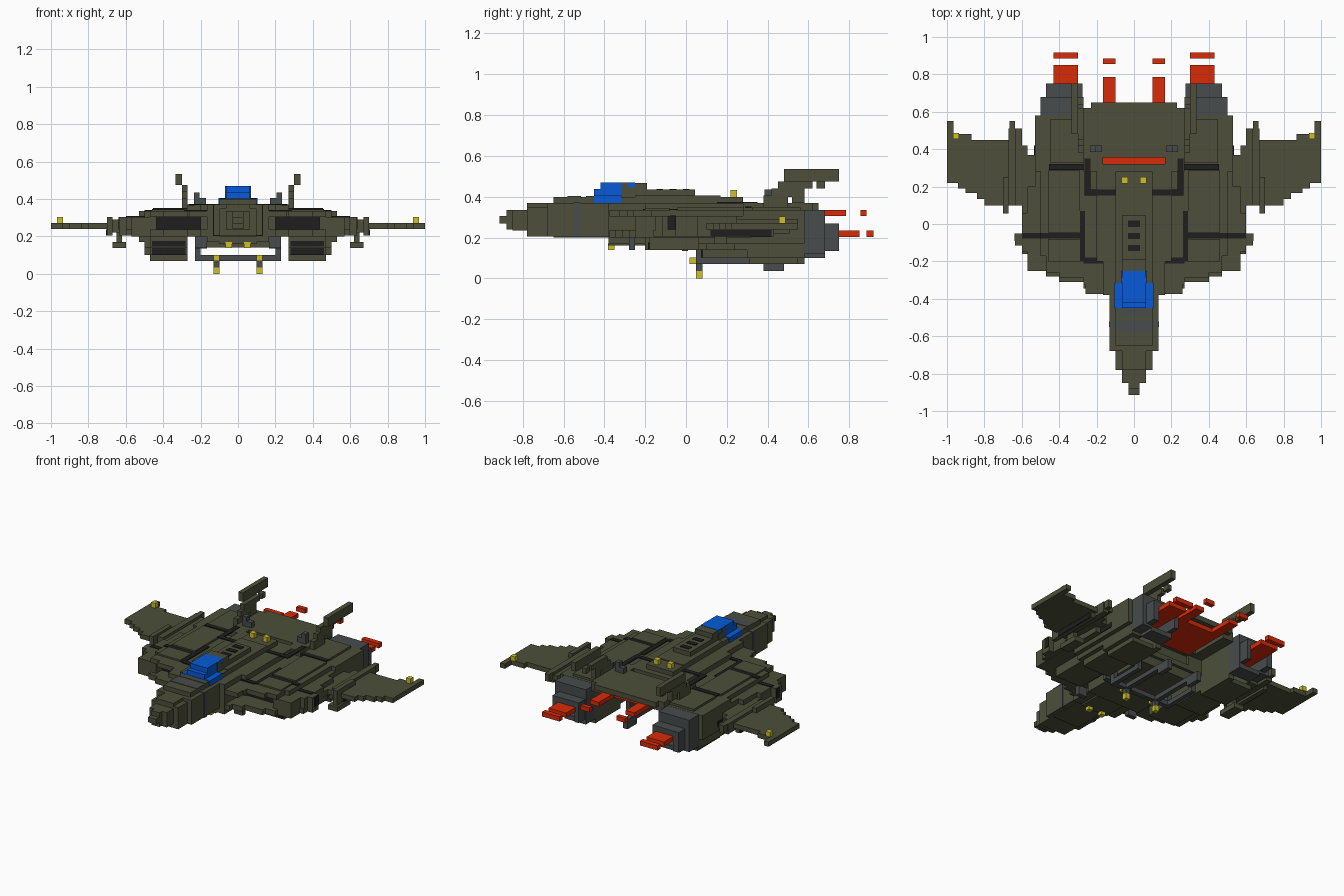
import bpy, bmesh

cube = bpy.data.objects.get("Cube")
if cube:
    bpy.data.objects.remove(cube, do_unlink=True)


def lin(c):
    c /= 255
    return c / 12.92 if c <= 0.04045 * 1 else ((c + 0.055) / 1.055) ** 2.4


def material(name, rgb):
    m = bpy.data.materials.new(name)
    col = tuple(lin(c) for c in rgb) + (1,)
    m.diffuse_color = col
    m.use_nodes = True
    node = next(n for n in m.node_tree.nodes if n.type == 'BSDF_PRINCIPLED')
    node.inputs["Base Color"].default_value = col
    node.inputs["Roughness"].default_value = 0.8
    return m


OLIVE = material("olive", (77, 79, 58))
GREY = material("slate grey", (71, 76, 76))
BLACK = material("black", (30, 30, 30))
BLUE = material("canopy blue", (6, 90, 218))
RED = material("exhaust red", (217, 43, 7))
YELLOW = material("lamp yellow", (209, 192, 42))


def part(name, mat, boxes, mirror=True):
    """Blocks given as (x0, x1, y0, y1, z0, z1), mirrored to the other side."""
    bm = bmesh.new()
    for b in boxes:
        for s in ((1, -1) if mirror else (1,)):
            vs = [bm.verts.new((s * b[i], b[2 + j], b[4 + k]))
                  for i in (0, 1) for j in (0, 1) for k in (0, 1)]
            for f in ((0, 1, 3, 2), (4, 6, 7, 5), (0, 4, 5, 1),
                      (2, 3, 7, 6), (0, 2, 6, 4), (1, 5, 7, 3)):
                bm.faces.new([vs[i] for i in f])
    bmesh.ops.recalc_face_normals(bm, faces=bm.faces)
    me = bpy.data.meshes.new(name)
    bm.to_mesh(me)
    bm.free()
    me.materials.append(mat)
    ob = bpy.data.objects.new(name, me)
    bpy.context.collection.objects.link(ob)
    return ob


def centred(name, mat, boxes):
    """Blocks across the centre line, given as (half width, y0, y1, z0, z1)."""
    return part(name, mat, [(-b[0],) + b for b in boxes], False)


# Nose and fuselage
centred("nose", OLIVE, [
    (.03, -.915, -.85, .27, .305), (.03, -.88, -.78, .24, .335),
    (.065, -.85, -.78, .235, .335), (.10, -.78, -.65, .205, .35),
    (.065, -.78, -.65, .205, .37)])
centred("fuselage", OLIVE, [
    (.13, -.68, -.30, .205, .37), (.10, -.65, .28, .20, .40),
    (.165, -.38, .30, .17, .37), (.10, -.38, -.20, .16, .20),
    (.20, -.20, .30, .14, .335)])
centred("spine", OLIVE, [(.10, -.25, .17, .39, .405), (.065, -.25, .045, .40, .435)])
centred("nose_band", GREY, [(.134, -.55, -.52, .203, .373), (.10, -.58, -.515, .37, .403),
                            (.10, -.49, -.45, .37, .403)])
centred("spine_slats", BLACK, [(.033, y, y + .033, .434, .439) for y in (-.145, -.08, -.015)])

# Canopy
centred("canopy", BLUE, [(.104, -.45, -.315, .36, .405),
                         (.065, -.45, -.25, .40, .437), (.065, -.42, -.25, .43, .47)])
centred("canopy_frame", OLIVE, [(.065, -.25, -.19, .43, .468)])
part("canopy_cheek", OLIVE, [(.065, .069, -.315, -.25, .40, .445), (.065, .069, -.315, -.285, .44, .469)])

# Hull: bottom and top layers step back towards the sides
outline = [(.27, -.345), (.40, -.31), (.47, -.28), (.57, -.25)]
lower, upper = [], []
for half, y in outline:
    lower.append((half, y, .32, .20, .236))
    if half < .5:
        upper.append((half, y + .02, .32, .304, .335))
centred("hull_bottom", OLIVE, lower + [(.20, -.375, -.30, .20, .236), (.60, -.16, .10, .205, .236)])
centred("hull_top", OLIVE, upper + [(.26, -.375, -.20, .304, .335), (.57, -.18, .10, .27, .305),
                                    (.20, -.20, .32, .335, .37)])
part("hull_side", OLIVE, [(.435, .57, -.25, .20, .235, .305), (.50, .60, -.15, .06, .23, .305),
                          (.50, .635, -.115, -.05, .205, .305), (.165, .435, -.17, .32, .235, .305),
                          (.47, .53, .06, .58, .17, .305), (.27, .50, -.17, .30, .30, .335)])
part("intake", BLACK, [(.165, .435, -.19, -.181, .236, .304)])

# Raised armour plates on top
part("armour_plate", OLIVE, [(.29, .46, -.045, .285, .33, .348), (.29, .46, -.20, -.08, .33, .345),
                             (.26, .45, .325, .56, .33, .35)])
part("panel_gap", BLACK, [
    (.26, .455, .288, .322, .345, .352), (.232, .264, .17, .35, .366, .374),
    (.08, .264, .152, .184, .368, .374), (.16, .27, -.21, -.18, .334, .341),
    (.262, .292, -.20, .07, .334, .341), (.292, .50, -.078, -.048, .334, .341),
    (.50, .60, -.078, -.048, .303, .309), (.633, .639, -.09, -.05, .236, .304),
    (.528, .534, .12, .42, .202, .235)])

# Rear deck with red exhaust plates beneath
centred("rear_deck", OLIVE, [(.27, .355, .62, .335, .37), (.23, .60, .65, .335, .37)])
part("deck_side", OLIVE, [(.165, .27, .28, .36, .305, .37), (.19, .27, .35, .62, .305, .34)])
centred("main_exhaust", RED, [(.165, .315, .62, .306, .335)])
part("inner_exhaust", RED, [(.10, .165, .60, .785, .306, .335), (.10, .165, .855, .885, .306, .335)])

# Engine nacelles: hollow at the back
part("nacelle", OLIVE, [
    (.27, .53, .28, .58, .235, .335), (.27, .50, .06, .30, .14, .24),
    (.27, .47, -.18, .10, .14, .205), (.27, .47, .08, .38, .10, .20),
    (.27, .31, .31, .58, .07, .24), (.43, .50, .30, .58, .10, .24),
    (.27, .47, .31, .55, .07, .10)])
part("nacelle_intake", BLACK, [(.28, .46, .073, .08, .102, .138), (.28, .46, -.187, -.18, .145, .175)])
part("nozzle", GREY, [
    (.27, .305, .58, .68, .10, .30), (.43, .50, .58, .68, .12, .30),
    (.27, .50, .58, .68, .26, .334), (.30, .43, .58, .68, .10, .13),
    (.275, .305, .68, .75, .135, .27), (.43, .47, .68, .75, .135, .27),
    (.30, .44, .68, .75, .235, .27)])
part("outer_exhaust", RED, [(.30, .43, .40, .85, .203, .234), (.30, .43, .885, .918, .203, .234)])

# Swept wings, stepped in columns along the leading and trailing edges
columns = [(.50, .57, .04, .37), (.57, .60, .05, .42), (.60, .70, .10, .45), (.70, .80, .10, .45),
           (.80, .84, .135, .45), (.84, .90, .165, .45), (.87, .94, .19, .48),
           (.93, .97, .22, .48), (.965, 1.0, .22, .55)]
part("wing", OLIVE, [c + (.24, .272) for c in columns])
part("wing_rail", OLIVE, [(.67, .70, .055, .25, .205, .305), (.67, .70, .25, .43, .205, .24),
                          (.63, .67, .10, .51, .22, .29), (.60, .635, .45, .51, .24, .272),
                          (.635, .665, .45, .55, .24, .29)])
part("wing_rail_slot", BLACK, [(.699, .705, .12, .42, .205, .237)])
part("wing_pod", OLIVE, [(.60, .67, .10, .24, .138, .17), (.62, .65, .14, .20, .16, .24)])
part("wing_lamp", YELLOW, [(.935, .967, .455, .487, .272, .304)])

# Tail fins leaning outwards
part("fin", OLIVE, [(.27, .30, .38, .50, .335, .405), (.27, .30, .42, .55, .40, .44),
                    (.27, .30, .45, .62, .44, .475), (.30, .333, .48, .75, .475, .535),
                    (.27, .30, .52, .58, .37, .475), (.27, .30, .64, .68, .44, .475)])
part("fin_sensor", GREY, [(.17, .235, .385, .42, .37, .405), (.205, .235, .385, .42, .40, .435)])

# Underside frame of thin bars, with lamps
part("under_frame", GREY, [(0, .23, .05, .082, .07, .10), (.20, .23, .05, .31, .07, .10),
                           (.20, .23, .05, .082, .10, .20), (.20, .23, .277, .31, .10, .20),
                           (.10, .132, .05, .082, .035, .07)])
part("frame_skid", GREY, [(.10, .132, .082, .48, .07, .10), (.10, .132, .38, .48, .037, .07)])
part("belly_strut", GREY, [(.165, .23, -.28, -.25, .14, .20), (.165, .23, -.02, .01, .135, .20)])
part("frame_lamp", YELLOW, [(.10, .132, .018, .05, .07, .102), (.10, .132, .05, .082, 0, .035)])
part("chin_lamp", YELLOW, [(.033, .066, -.383, -.35, .138, .17)])
part("spine_lamp", YELLOW, [(.033, .066, .217, .25, .40, .433)])
